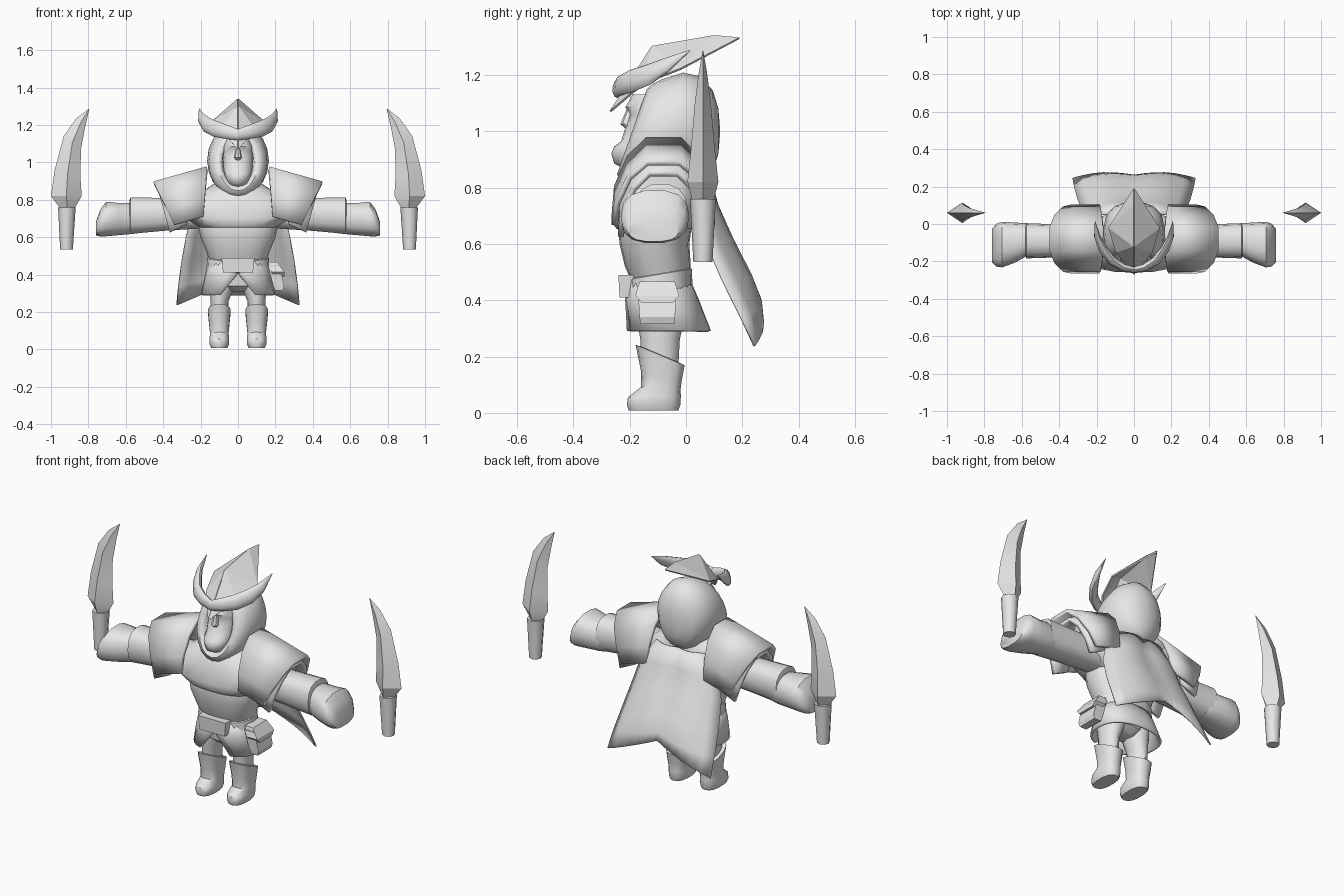
import bpy, bmesh, math
from mathutils import Vector

grey = bpy.data.materials.new("plain_grey")
grey.diffuse_color = (0.8, 0.8, 0.8, 1)


def finish(name, verts, faces, mirror=False, thick=0, angle=40):
    me = bpy.data.meshes.new(name)
    me.from_pydata([tuple(v) for v in verts], [], faces)
    bm = bmesh.new()
    bm.from_mesh(me)
    bmesh.ops.recalc_face_normals(bm, faces=bm.faces)
    bm.to_mesh(me)
    bm.free()
    me.materials.append(grey)
    ob = bpy.data.objects.new(name, me)
    bpy.context.collection.objects.link(ob)
    bpy.ops.object.select_all(action='DESELECT')
    ob.select_set(True)
    bpy.context.view_layer.objects.active = ob
    if angle:
        bpy.ops.object.shade_smooth_by_angle(angle=math.radians(angle))
    if thick:
        m = ob.modifiers.new("thickness", 'SOLIDIFY')
        m.thickness = thick
        m.offset = 0
    if mirror:
        m = ob.modifiers.new("mirror", 'MIRROR')
        m.use_mirror_merge = False
    return ob


def loft(name, rings, closed=True, caps=True, **kw):
    """Skin a list of equally long point rows."""
    n = len(rings[0])
    verts = [p for r in rings for p in r]
    faces = []
    for i in range(len(rings) - 1):
        for j in range(n if closed else n - 1):
            k = (j + 1) % n
            faces.append((i * n + j, i * n + k, (i + 1) * n + k, (i + 1) * n + j))
    if closed and caps:
        last = (len(rings) - 1) * n
        faces += [tuple(range(n)), tuple(range(last, last + n))]
    return finish(name, verts, faces, **kw)


def angles(n, a0=0.0, closed=True):
    return [a0 + (2 * math.pi - 2 * a0) * i / (n if closed else n - 1) for i in range(n)]


def squash(v, p):
    return math.copysign(abs(v) ** p, v)


def ring_z(z, cy, rx, ry, cx=0, slope=0, n=16, p=1, a0=0, closed=True):
    pts = []
    for t in angles(n, a0, closed):
        dy = -ry * squash(math.cos(t), p)
        pts.append((cx + rx * squash(math.sin(t), p), cy + dy, z + slope * dy))
    return pts


def ring_x(x, cy, cz, ry, rz, n=14, p=0.8):
    return [(x, cy + ry * squash(math.cos(t), p), cz + rz * squash(math.sin(t), p))
            for t in angles(n)]


def ring_y(y, cz, rx, rz, shear, n=20):
    return [(rx * math.sin(t), y + shear * rz * math.cos(t), cz + rz * math.cos(t))
            for t in angles(n)]


def box_ring(z, cx, cy, hx, hy):
    return [(cx + a * hx, cy + b * hy, z) for a, b in ((-1, -1), (1, -1), (1, 1), (-1, 1))]


# boots and legs
loft("boot", [ring_z(z, cy, rx, ry, 0.1, s, 14, 0.8) for z, cy, rx, ry, s in (
    (0.008, -0.115, 0.045, 0.088, 0), (0.03, -0.115, 0.054, 0.095, 0),
    (0.06, -0.112, 0.054, 0.094, 0.05), (0.085, -0.09, 0.05, 0.07, -0.1),
    (0.13, -0.087, 0.055, 0.072, -0.2), (0.205, -0.092, 0.062, 0.087, -0.42),
    (0.207, -0.092, 0.05, 0.072, -0.42))], mirror=True)
loft("leg", [ring_z(z, cy, rx, ry, cx, 0, 12) for z, cy, rx, ry, cx in (
    (0.17, -0.092, 0.046, 0.065, 0.1), (0.26, -0.092, 0.048, 0.07, 0.098),
    (0.34, -0.09, 0.07, 0.085, 0.085), (0.4, -0.09, 0.07, 0.085, 0.075))], mirror=True)
loft("hips", [ring_z(z, -0.09, rx, ry) for z, rx, ry in (
    (0.31, 0.06, 0.05), (0.34, 0.13, 0.085), (0.46, 0.15, 0.1))])

# tunic skirt with a front slit
loft("skirt", [ring_z(z, cy, rx, ry, n=25, a0=a0, closed=False, p=0.85) for z, cy, rx, ry, a0 in (
    (0.47, -0.095, 0.15, 0.105, 0), (0.4, -0.085, 0.17, 0.125, 0.02),
    (0.29, -0.067, 0.193, 0.15, 0.45))], closed=False, thick=0.012)

# torso, chest mantle and neck
loft("torso", [ring_z(z, cy, rx, ry, n=20, p=0.85) for z, cy, rx, ry in (
    (0.46, -0.09, 0.15, 0.1), (0.52, -0.1, 0.168, 0.117), (0.6, -0.112, 0.2, 0.124),
    (0.66, -0.11, 0.213, 0.13), (0.76, -0.1, 0.2, 0.12))])
loft("mantle", [ring_z(z, cy, rx, ry, n=24, p=0.8) for z, cy, rx, ry in (
    (0.652, -0.11, 0.205, 0.135), (0.665, -0.11, 0.225, 0.145), (0.7, -0.105, 0.3, 0.155),
    (0.78, -0.09, 0.29, 0.15), (0.84, -0.08, 0.2, 0.14), (0.89, -0.07, 0.12, 0.1))])

# belt, buckle and pouch
loft("belt", [ring_z(z, -0.092, rx, ry, slope=0.17, n=20, p=0.85) for z, rx, ry in (
    (0.425, 0.16, 0.108), (0.43, 0.168, 0.115), (0.492, 0.165, 0.113), (0.497, 0.155, 0.105))])
loft("buckle", [box_ring(0.41, 0, -0.21, 0.08, 0.026), box_ring(0.49, 0, -0.21, 0.088, 0.03)], angle=0)
loft("pouch", [box_ring(0.315, 0.218, -0.102, 0.022, 0.06), box_ring(0.34, 0.218, -0.102, 0.03, 0.063),
               box_ring(0.45, 0.19, -0.102, 0.03, 0.07)], angle=0)
loft("pouch_flap", [box_ring(0.39, 0.223, -0.102, 0.027, 0.055), box_ring(0.415, 0.212, -0.102, 0.035, 0.078),
                    box_ring(0.467, 0.185, -0.102, 0.025, 0.062)], angle=0)

# arms and fists
loft("sleeve", [ring_x(*r) for r in (
    (0.2, -0.09, 0.73, 0.085, 0.085), (0.4, -0.09, 0.722, 0.088, 0.09),
    (0.575, -0.09, 0.715, 0.094, 0.099), (0.58, -0.09, 0.713, 0.08, 0.085))], mirror=True)
loft("fist", [ring_x(*r) for r in (
    (0.53, -0.085, 0.7, 0.08, 0.08), (0.57, -0.083, 0.7, 0.087, 0.085),
    (0.64, -0.1, 0.697, 0.108, 0.088), (0.705, -0.11, 0.697, 0.122, 0.094),
    (0.735, -0.113, 0.677, 0.115, 0.075), (0.758, -0.115, 0.648, 0.09, 0.04))], mirror=True)

# faceted shoulder guards: an upper arch over a smaller, lower one
arch = ((-0.258, 0.70), (-0.25, 0.79), (-0.205, 0.89), (-0.14, 0.95),
        (-0.02, 0.95), (0.045, 0.89), (0.088, 0.79), (0.098, 0.70))


def guard(name, x0, x1, drop, scale, cut):
    rows = []
    for x, up, outer in ((x0, 0.018, 0), (x1, -0.062, 1)):
        row = []
        for y, z in arch:
            low = (0.95 - z) / 0.25
            row.append((x - outer * cut * low + (1 - outer) * 0.02 * low,
                        -0.08 + (y + 0.08) * scale, z + up * (1 - 0.45 * low) - drop))
        rows.append(row)
    loft(name, rows, closed=False, thick=0.022, mirror=True, angle=15)


guard("shoulder_guard", 0.165, 0.45, 0, 0.97, 0.11)
guard("under_guard", 0.25, 0.425, 0.04, 0.85, 0.06)

# cape with swallow-tailed hem
cape = []
for half, yc, ye, zc, ze in ((0.15, 0.07, 0.05, 0.84, 0.84), (0.24, 0.10, 0.055, 0.74, 0.73),
                             (0.275, 0.155, 0.07, 0.62, 0.61), (0.3, 0.22, 0.13, 0.5, 0.47),
                             (0.318, 0.255, 0.195, 0.42, 0.34), (0.328, 0.26, 0.243, 0.375, 0.237)):
    row = []
    for i in range(13):
        u = i / 6 - 1
        a = abs(u)
        row.append((u * half, yc + (ye - yc) * a ** 3 + 0.015 * math.sin(a * math.pi),
                    zc + (ze - zc) * a))
    cape.append(row)
loft("cape", cape, closed=False, thick=0.008)

# hood, rolled in at the face opening
loft("hood", [ring_y(*r) for r in (
    (-0.1, 1.01, 0.075, 0.12, 0.3), (-0.18, 1.0, 0.086, 0.125, 0.35), (-0.192, 0.998, 0.105, 0.15, 0.35),
    (-0.175, 0.995, 0.135, 0.173, 0.33), (-0.13, 0.998, 0.157, 0.187, 0.25),
    (-0.03, 1.01, 0.165, 0.198, 0.1), (0.05, 1.01, 0.148, 0.185, 0),
    (0.095, 1.0, 0.105, 0.145, 0), (0.115, 1.0, 0.05, 0.08, 0), (0.12, 1.0, 0.01, 0.02, 0))],
    angle=60)

# face, jaw and nose
loft("face", [ring_z(*r) for r in (
    (0.868, -0.18, 0.025, 0.04), (0.885, -0.185, 0.055, 0.07), (0.92, -0.185, 0.068, 0.08),
    (0.945, -0.175, 0.074, 0.08), (0.965, -0.155, 0.077, 0.075), (1.03, -0.135, 0.08, 0.075),
    (1.06, -0.13, 0.08, 0.07), (1.085, -0.13, 0.08, 0.085), (1.13, -0.12, 0.06, 0.07))], angle=50)
loft("nose", [ring_z(z, cy, rx, ry, n=8) for z, cy, rx, ry in (
    (1.01, -0.2, 0.015, 0.015), (1.025, -0.205, 0.022, 0.028),
    (1.045, -0.203, 0.016, 0.022), (1.085, -0.195, 0.01, 0.012))])

# folded helmet crest, peaked in front and swept to a point behind
finish("helmet_crest", [(0, -0.268, 1.07), (0, -0.12, 1.3), (0, 0.1, 1.338), (0, 0.19, 1.33),
                        (0.095, -0.15, 1.17), (0.135, -0.02, 1.22)],
       [(0, 4, 1), (1, 4, 5), (1, 5, 2), (2, 5, 3)], mirror=True, thick=0.008, angle=0)

# curved horns across the brow
path = [(Vector(c), h) for c, h in (
    ((0, -0.245, 1.148), 0.03), ((0.06, -0.232, 1.162), 0.037), ((0.12, -0.195, 1.178), 0.042),
    ((0.165, -0.135, 1.2), 0.04), ((0.195, -0.07, 1.235), 0.028), ((0.208, 0.015, 1.287), 0.002))]
rings = []
for i, (c, h) in enumerate(path):
    t = (path[min(i + 1, 5)][0] - path[max(i - 1, 0)][0]).normalized()
    if i == 0:
        t = Vector((1, 0, 0))
    up = Vector((-0.35 * min(i, 3) / 3, 0, 1))
    up = (up - t * up.dot(t)).normalized()
    side = t.cross(up)
    rings.append([c + up * h * math.cos(a) + side * 0.55 * h * math.sin(a) for a in angles(10)])
loft("horn", rings, mirror=True, angle=60)

# curved blades: outer edge, inner edge, height and half thickness
blade = []
for xo, xi, z, zi, th in ((0.955, 0.87, 0.76, 0.76, 0.04), (1.0, 0.836, 0.82, 0.82, 0.055),
                          (0.98, 0.842, 0.96, 0.92, 0.042), (0.932, 0.84, 1.14, 1.07, 0.028),
                          (0.865, 0.817, 1.235, 1.19, 0.014), (0.797, 0.795, 1.287, 1.285, 0.001)):
    xm, zm = (xo + xi) / 2, (z + zi) / 2
    blade.append([(xo, 0.06, z), (xm, 0.06 - th, zm), (xi, 0.06, zi), (xm, 0.06 + th, zm)])
loft("blade", blade, mirror=True, angle=20)
loft("blade_handle", [ring_z(0.535, 0.06, 0.034, 0.034, 0.917, n=8),
                      ring_z(0.76, 0.06, 0.047, 0.046, 0.915, n=8)], mirror=True, angle=50)
